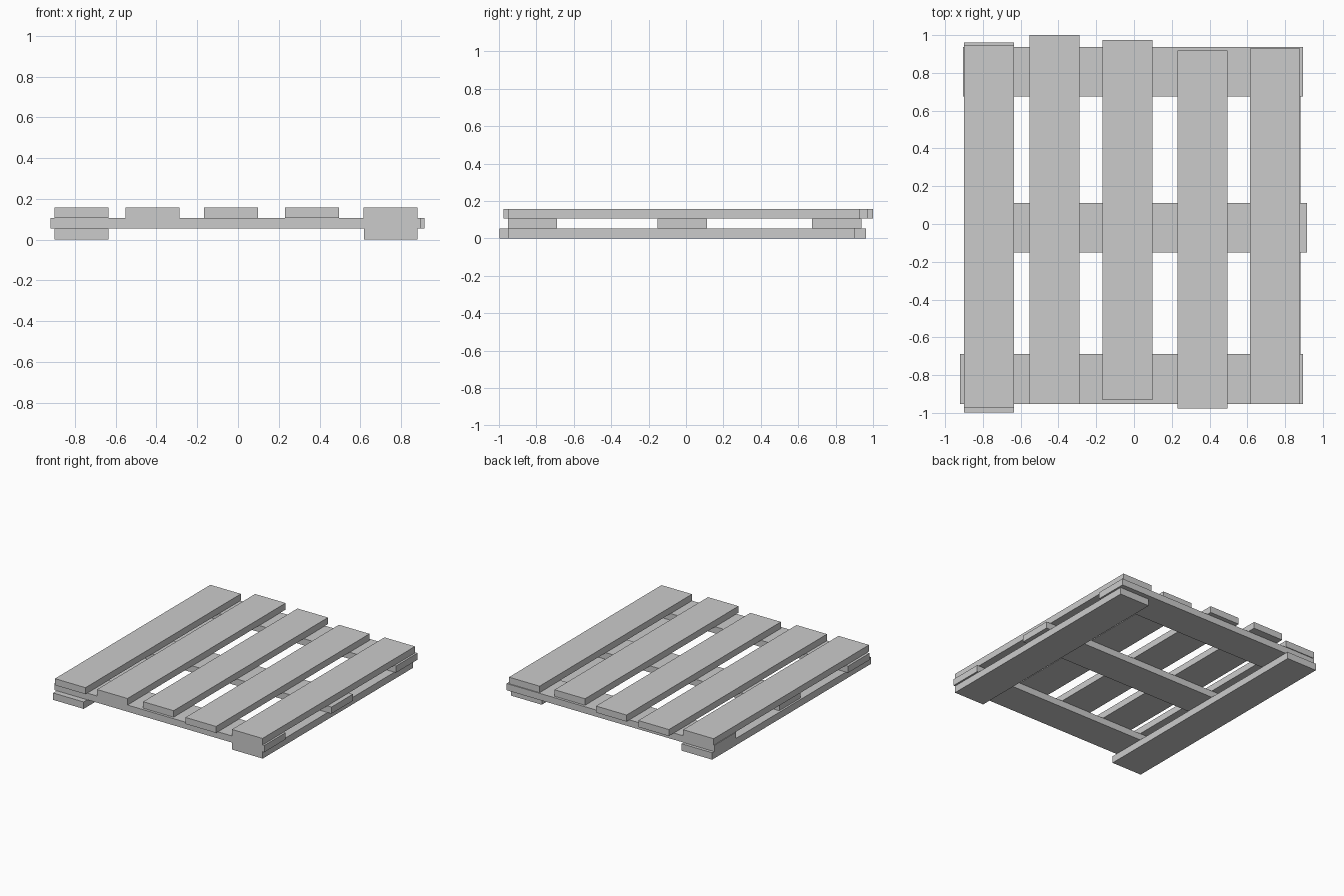
import bpy

if "Cube" in bpy.data.objects:
    bpy.data.objects.remove(bpy.data.objects["Cube"])


def board(name, x0, x1, y0, y1, z0, z1):
    """Axis-aligned plank given by its extents."""
    bpy.ops.mesh.primitive_cube_add(size=1, location=((x0 + x1) / 2, (y0 + y1) / 2, (z0 + z1) / 2))
    ob = bpy.context.object
    ob.name = name
    ob.scale = (x1 - x0, y1 - y0, z1 - z0)
    bpy.ops.object.transform_apply(location=False, rotation=False, scale=True)
    return ob


WIDTH = 0.264                     # every plank has the same width
Z = (0.0, 0.054, 0.106, 0.157)    # layer heights

# Bottom runners: left edge x, front y, back y
for i, (x, y0, y1) in enumerate([(-0.9, -0.998, 0.962), (0.617, -0.953, 0.9)]):
    board(f"bottom_runner_{i + 1}", x, x + WIDTH, y0, y1, Z[0], Z[1])

# Cross boards: front edge y, left x, right x
for i, (y, x0, x1) in enumerate([(-0.953, -0.92, 0.895), (-0.152, -0.885, 0.915), (0.674, -0.905, 0.895)]):
    board(f"cross_board_{i + 1}", x0, x1, y, y + WIDTH, Z[1], Z[2])

# Top slats: left edge x, front y, back y (unevenly cut)
slats = [(-0.9, -0.975, 0.944), (-0.552, -0.953, 1.0), (-0.167, -0.933, 0.973),
         (0.23, -0.977, 0.918), (0.615, -0.953, 0.93)]
for i, (x, y0, y1) in enumerate(slats):
    board(f"top_slat_{i + 1}", x, x + WIDTH, y0, y1, Z[2], Z[3])
